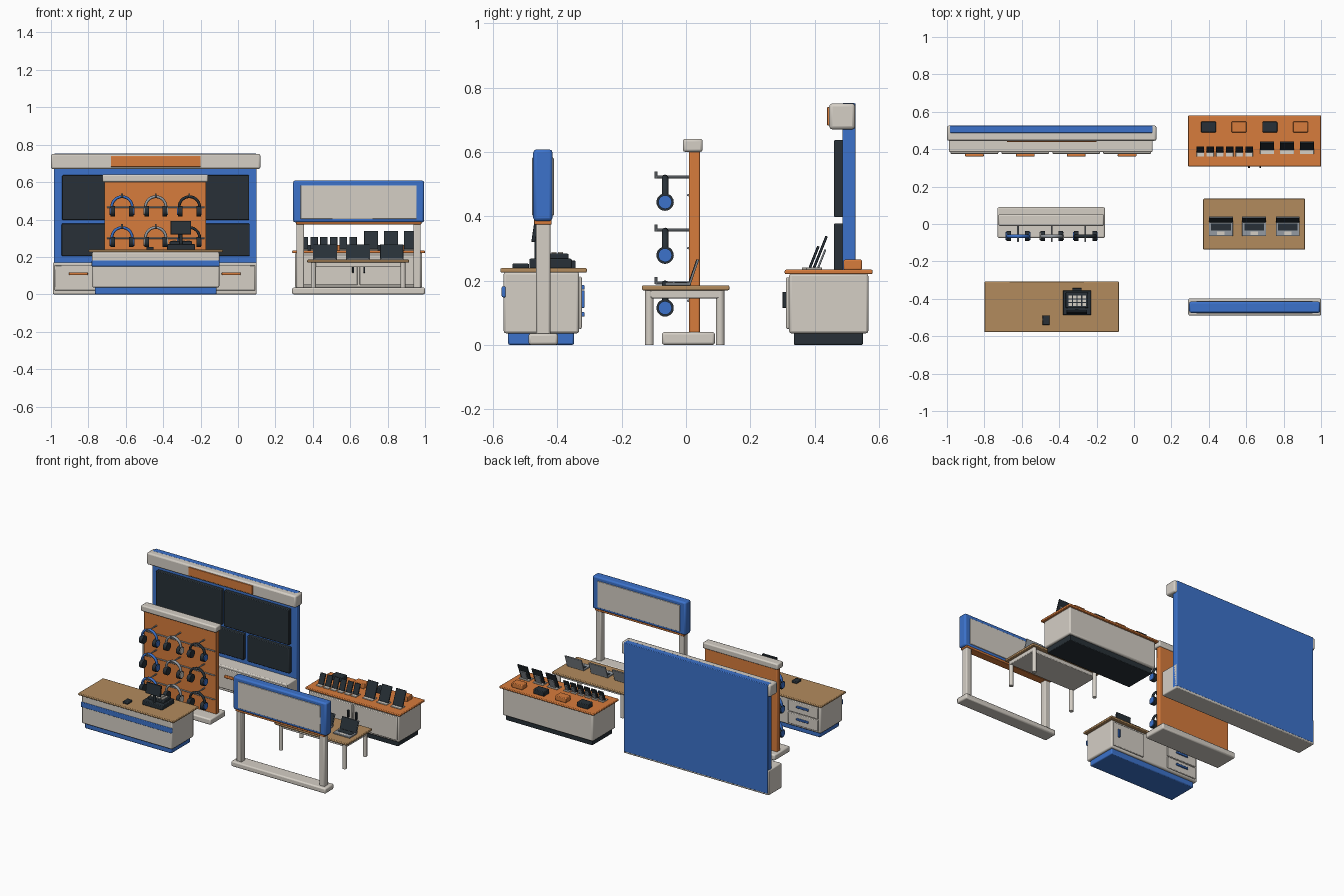
import bpy, math
from mathutils import Vector

cube = bpy.data.objects.get("Cube")
if cube:
    bpy.data.objects.remove(cube, do_unlink=True)


def material(name, rgb):
    m = bpy.data.materials.new(name)
    m.use_nodes = True
    m.diffuse_color = (*rgb, 1)
    m.node_tree.nodes["Principled BSDF"].inputs["Base Color"].default_value = (*rgb, 1)
    return m


WHITE = material("warm white", (0.66, 0.62, 0.56))
BLUE = material("blue", (0.045, 0.17, 0.60))
ORANGE = material("orange", (0.68, 0.20, 0.045))
DARK = material("charcoal", (0.021, 0.030, 0.038))
WOOD = material("wood", (0.45, 0.26, 0.11))
GREY = material("metal grey", (0.30, 0.33, 0.36))


def finish(ob, name, mat):
    ob.name = name
    ob.data.materials.append(mat)
    return ob


def box(name, mat, x, y, z, bevel=0.004):
    """Bevelled box between the given (low, high) limits."""
    bpy.ops.mesh.primitive_cube_add(size=1)
    ob = finish(bpy.context.object, name, mat)
    ob.location = [(a + b) / 2 for a, b in (x, y, z)]
    ob.scale = [b - a for a, b in (x, y, z)]
    bpy.ops.object.transform_apply(location=False, rotation=False, scale=True)
    if bevel:
        mod = ob.modifiers.new("bevel", "BEVEL")
        mod.width = bevel
        mod.segments = 2
        bpy.ops.object.shade_smooth_by_angle()
    return ob


def leaning(name, mat, x, width, y, z, height, thick, lean, shift=0.0):
    """Thin plate standing on (x, y, z), leaning back by an angle."""
    ob = box(name, mat, (-width / 2, width / 2), (-thick / 2, thick / 2), (-height / 2, height / 2), 0.0015)
    up = Vector((0, math.sin(lean), math.cos(lean)))
    normal = Vector((0, math.cos(lean), -math.sin(lean)))
    ob.location = Vector((x, y, z)) + up * height / 2 + normal * shift
    ob.rotation_euler.x = -lean
    return ob


def rod(name, mat, start, end, radius, sides=16):
    a, b = Vector(start), Vector(end)
    bpy.ops.mesh.primitive_cylinder_add(vertices=sides, radius=radius, depth=(b - a).length, location=(a + b) / 2)
    ob = finish(bpy.context.object, name, mat)
    ob.rotation_euler = (b - a).to_track_quat("Z", "Y").to_euler()
    bpy.ops.object.shade_smooth_by_angle()
    return ob


def around(c, w):
    return (c - w / 2, c + w / 2)


# Display wall: back panel, header, sign, screens and drawer base
box("wall_panel", BLUE, (-0.985, 0.10), (0.486, 0.527), (0.01, 0.752))
box("wall_header", WHITE, (-1.0, 0.12), (0.445, 0.526), (0.67, 0.751), 0.01)
box("wall_sign", ORANGE, (-0.68, -0.20), (0.439, 0.45), (0.682, 0.74), 0.002)
for cx in (-0.695, -0.185):
    box("upper_screen", DARK, around(cx, 0.49), (0.46, 0.49), (0.397, 0.637))
for cx in (-0.785, -0.44, -0.095):
    box("lower_screen", DARK, around(cx, 0.315), (0.46, 0.49), (0.205, 0.378))
box("wall_base", WHITE, (-0.99, 0.10), (0.385, 0.526), (0, 0.17), 0.006)
for i in range(4):
    cx = -0.853 + 0.272 * i
    box("wall_drawer", WHITE, around(cx, 0.255), (0.375, 0.39), (0.02, 0.155))
    box("wall_drawer_handle", ORANGE, around(cx, 0.10), (0.361, 0.376), (0.102, 0.118))

# Headphone board
box("board_base", WHITE, (-0.73, -0.155), (-0.075, 0.09), (0, 0.04), 0.008)
box("board_panel", ORANGE, (-0.715, -0.17), (0.01, 0.043), (0.035, 0.605))
box("board_header", WHITE, (-0.725, -0.16), (-0.01, 0.052), (0.60, 0.641), 0.008)


def headphones(x, z, band_mat, shell_mat, cap_mat):
    curve = bpy.data.curves.new("headband", "CURVE")
    curve.dimensions = "3D"
    curve.bevel_depth = 0.0075
    curve.bevel_resolution = 2
    curve.use_fill_caps = True
    spline = curve.splines.new("POLY")
    steps = 14
    spline.points.add(steps)
    for i, p in enumerate(spline.points):
        a = math.pi * i / steps
        p.co = (0.055 * math.cos(a), 0, 0.055 * math.sin(a), 1)
    band = bpy.data.objects.new("headband", curve)
    bpy.context.collection.objects.link(band)
    band.location = (x, -0.065, z - 0.055)
    band.scale.y = 1.35
    finish(band, "headband", band_mat)
    for s in (-1, 1):
        c = Vector((x + 0.052 * s, -0.065, z - 0.078))
        out = Vector((s, 0, 0))
        rod("ear_cushion", shell_mat, c - out * 0.015, c + out * 0.009, 0.027, 20)
        rod("ear_cap", cap_mat, c + out * 0.008, c + out * 0.014, 0.021, 20)


styles = ((BLUE, DARK, BLUE), (GREY, DARK, WHITE), (DARK, DARK, BLUE))
for z in (0.522, 0.357, 0.193):
    rod("board_rail", GREY, (-0.70, 0.007, z - 0.056), (-0.18, 0.007, z - 0.056), 0.004, 10)
    for x, style in zip((-0.62, -0.44, -0.26), styles):
        rod("peg", GREY, (x, 0.012, z), (x, -0.095, z), 0.0045, 10)
        rod("peg_tip", GREY, (x, -0.093, z - 0.004), (x, -0.093, z + 0.018), 0.0045, 10)
        headphones(x, z, *style)

# Display counter with phones, tablets and boxes
box("counter_plinth", DARK, (0.32, 0.97), (0.335, 0.55), (0, 0.04))
box("counter_body", WHITE, (0.305, 0.985), (0.32, 0.567), (0.036, 0.222), 0.008)
box("counter_top", ORANGE, (0.29, 1.0), (0.307, 0.58), (0.22, 0.234))
for s in (-1, 1):
    box("counter_door", WHITE, around(0.645 + 0.168 * s, 0.325), (0.311, 0.325), (0.05, 0.21))
    box("counter_handle", DARK, around(0.645 + 0.03 * s, 0.01), (0.300, 0.312), (0.115, 0.165), 0.002)


def gadget(name, x, width, y, height):
    box(name + "_stand", WHITE, around(x, width), around(y, 0.05), (0.234, 0.241), 0.002)
    leaning(name + "_back", GREY, x, width * 0.6, y + 0.012, 0.238, height * 0.6, 0.006, 0.38)
    leaning(name, DARK, x, width, y, 0.240, height, 0.008, 0.38)


for i in range(6):
    gadget("phone", 0.355 + 0.052 * i, 0.04, 0.385, 0.072)
for i in range(3):
    gadget("tablet", 0.712 + 0.106 * i, 0.075, 0.398, 0.106)
for i in range(4):
    box("stock_box", (DARK, ORANGE)[i % 2], around(0.398 + 0.164 * i, 0.08), (0.49, 0.547), (0.233, 0.265))

# Laptop table
box("table_top", WOOD, (0.37, 0.915), (-0.137, 0.135), (0.170, 0.185))
box("table_apron", WHITE, (0.39, 0.895), (-0.112, 0.105), (0.145, 0.172))
for x in (0.403, 0.882):
    for y in (-0.114, 0.106):
        rod("table_leg", WHITE, (x, y, 0), (x, y, 0.171), 0.0135)
for x in (0.465, 0.642, 0.822):
    box("laptop_base", GREY, around(x, 0.128), (-0.065, 0.015), (0.185, 0.194), 0.002)
    box("laptop_keyboard", DARK, around(x, 0.105), (-0.035, 0.004), (0.193, 0.1955), 0)
    box("laptop_touchpad", WHITE, around(x, 0.04), (-0.059, -0.04), (0.193, 0.195), 0)
    leaning("laptop_lid", GREY, x, 0.128, 0.012, 0.190, 0.08, 0.006, 0.33)
    leaning("laptop_screen", DARK, x, 0.124, 0.012, 0.192, 0.077, 0.004, 0.33, -0.003)

# Service desk: front faces -y, storage faces +y
box("desk_plinth", BLUE, (-0.765, -0.115), (-0.553, -0.348), (0, 0.04), 0.006)
box("desk_body", WHITE, (-0.78, -0.10), (-0.567, -0.332), (0.036, 0.227), 0.008)
box("desk_top", WOOD, (-0.80, -0.08), (-0.577, -0.308), (0.225, 0.239))
box("desk_stripe", BLUE, (-0.782, -0.098), (-0.573, -0.56), (0.148, 0.182))
for z in (0.05, 0.134):
    box("desk_drawer", WHITE, (-0.765, -0.54), (-0.335, -0.324), (z, z + 0.078))
    box("desk_drawer_handle", BLUE, around(-0.652, 0.09), (-0.325, -0.315), around(z + 0.045, 0.014), 0.003)
box("desk_door", WHITE, (-0.35, -0.115), (-0.335, -0.324), (0.05, 0.212))
box("desk_door_handle", BLUE, around(-0.15, 0.014), (-0.325, -0.315), (0.115, 0.17), 0.003)

# Till with screen, keypad and card reader
box("till_base", DARK, (-0.38, -0.23), (-0.487, -0.355), (0.238, 0.268))
box("till_deck", DARK, (-0.365, -0.245), (-0.45, -0.365), (0.262, 0.284))
for i in range(4):
    for j in range(3):
        box("till_key", WHITE, around(-0.342 + 0.025 * i, 0.019), around(-0.43 + 0.02 * j, 0.015), (0.283, 0.289), 0)
rod("till_post", DARK, (-0.305, -0.462, 0.26), (-0.305, -0.462, 0.34), 0.009)
leaning("till_screen", DARK, -0.305, 0.11, -0.475, 0.32, 0.072, 0.012, 0.15)
box("till_printer", DARK, around(-0.305, 0.05), (-0.358, -0.343), (0.238, 0.262), 0.002)
box("card_reader", DARK, (-0.49, -0.452), (-0.54, -0.488), (0.238, 0.253))

# Freestanding sign
box("sign_foot", WHITE, (0.29, 1.0), (-0.49, -0.398), (0, 0.036), 0.008)
for x in (0.333, 0.957):
    box("sign_post", WHITE, around(x, 0.04), (-0.466, -0.422), (0.03, 0.39), 0.006)
box("sign_trim", ORANGE, (0.31, 0.98), (-0.472, -0.418), (0.374, 0.392), 0.003)
box("sign_frame", BLUE, (0.295, 0.995), (-0.475, -0.415), (0.385, 0.608), 0.01)
box("sign_face", WHITE, (0.335, 0.955), (-0.479, -0.411), (0.403, 0.582), 0.002)
